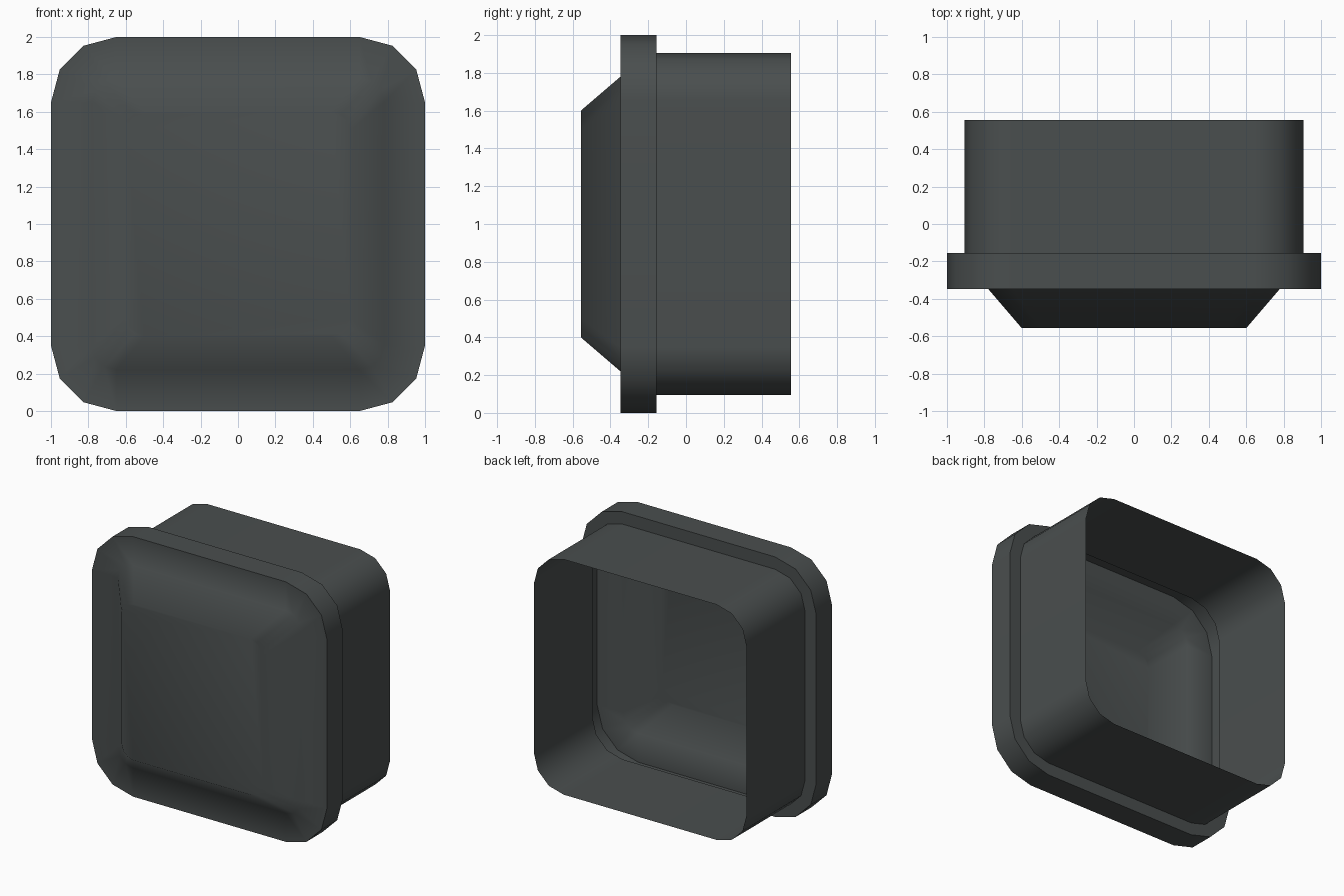
import bpy
import bmesh
import math

if "Cube" in bpy.data.objects:
    bpy.data.objects.remove(bpy.data.objects["Cube"])

dark = bpy.data.materials.new("dark_grey")
dark.diffuse_color = (0.068, 0.077, 0.077, 1.0)
dark.use_nodes = True
dark.node_tree.nodes["Principled BSDF"].inputs["Base Color"].default_value = dark.diffuse_color


def rounded_square(half, radius, y):
    """Outline facing -y: each corner is a three-segment arc."""
    c = half - radius
    pts = []
    for q in range(4):
        mid = math.radians(45 + 90 * q)
        cx = math.copysign(c, math.cos(mid))
        cz = math.copysign(c, math.sin(mid))
        for k in range(4):
            a = math.radians(90 * q + 30 * k)
            pts.append((cx + radius * math.cos(a), y, 1 + cz + radius * math.sin(a)))
    return pts


def loft(name, sections, cap_front=False):
    """Open shell through the (half width, corner radius, y) sections."""
    bm = bmesh.new()
    rings = [[bm.verts.new(p) for p in rounded_square(*s)] for s in sections]
    if cap_front:
        bm.faces.new(rings[0])
    for a, b in zip(rings, rings[1:]):
        n = len(a)
        for i in range(n):
            j = (i + 1) % n
            bm.faces.new((a[i], b[i], b[j], a[j]))
    # outward direction: front cap towards -y, sleeve sides away from the axis
    bmesh.ops.recalc_face_normals(bm, faces=bm.faces)
    bm.normal_update()
    score = sum(f.normal.x * f.calc_center_median().x for f in bm.faces)
    if score < 0:
        bmesh.ops.reverse_faces(bm, faces=bm.faces)
    me = bpy.data.meshes.new(name)
    bm.to_mesh(me)
    bm.free()
    me.materials.append(dark)
    ob = bpy.data.objects.new(name, me)
    bpy.context.collection.objects.link(ob)
    bpy.ops.object.select_all(action='DESELECT')
    ob.select_set(True)
    bpy.context.view_layer.objects.active = ob
    bpy.ops.object.shade_smooth_by_angle(angle=math.radians(60))
    wn = ob.modifiers.new("weighted_normals", 'WEIGHTED_NORMAL')
    wn.keep_sharp = True
    return ob


# Raised front panel, sloping sides and the wide flange
loft("front_cover", [
    (0.60, 0.10, -0.557),
    (0.78, 0.13, -0.347),
    (1.00, 0.35, -0.347),
    (1.00, 0.35, -0.155),
    (0.905, 0.255, -0.155),
], cap_front=True)

# Thin open sleeve behind the flange
loft("rear_sleeve", [
    (0.905, 0.255, -0.155),
    (0.905, 0.255, 0.557),
])
